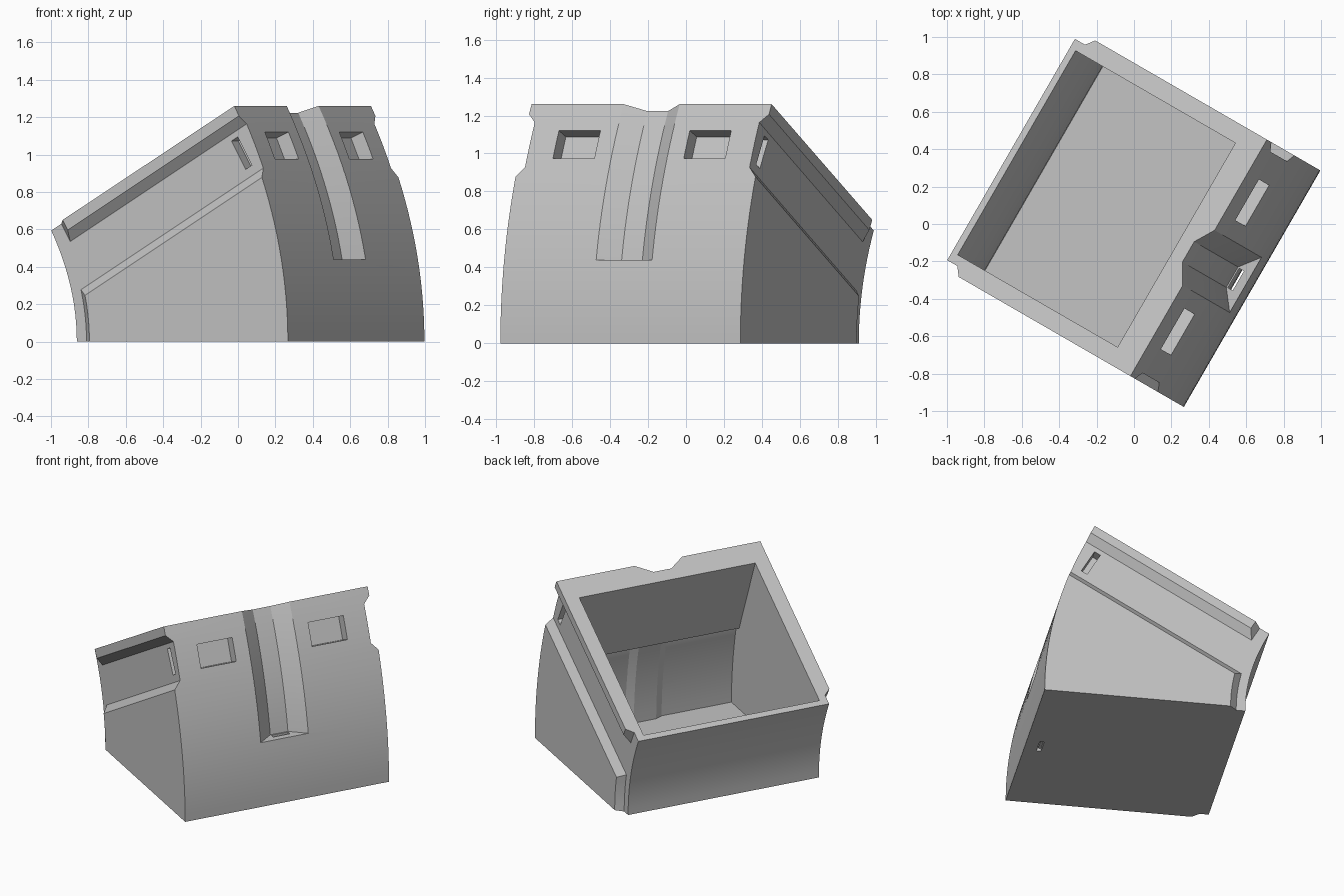
import bpy, bmesh, math
from mathutils import Matrix, Vector

if "Cube" in bpy.data.objects:
    bpy.data.objects.remove(bpy.data.objects["Cube"])

# Working axes: u = towards curved front, v = across, z = up; turned 30 degrees at the end
TURN = Matrix.Translation((0.008, 0.014, 0)) @ Matrix.Rotation(math.radians(-30), 4, 'Z')
HALF, RECESS, INNER = 0.73, 0.683, 0.63
C, S = math.cos(math.radians(30)), 0.5
TOP_U, TOP_Z = 0.39, 1.26

grey = bpy.data.materials.new("light_grey")
grey.diffuse_color = (0.55, 0.55, 0.55, 1)
grey.use_nodes = True
grey.node_tree.nodes["Principled BSDF"].inputs["Base Color"].default_value = grey.diffuse_color


def front(z):
    return 0.72 - 0.33 * (z / 1.26) ** 2


def rear(z):
    return -0.61 - 0.156 * (z / 0.59) ** 2


def slope(s, d):
    """Point s down the sloped top and d beneath it."""
    return (TOP_U - C * s + S * d, TOP_Z - S * s - C * d)


def steps(a, b, n=16):
    return [a + (b - a) * i / n for i in range(n + 1)]


def loft(name, rings):
    """Solid through closed rings of (u, v, z) points."""
    bm = bmesh.new()
    vs = [[bm.verts.new(p) for p in r] for r in rings]
    n = len(rings[0])
    for a, b in zip(vs, vs[1:]):
        for i in range(n):
            bm.faces.new((a[i], a[(i + 1) % n], b[(i + 1) % n], b[i]))
    bm.faces.new(vs[0][::-1])
    bm.faces.new(vs[-1])
    bmesh.ops.recalc_face_normals(bm, faces=bm.faces[:])
    me = bpy.data.meshes.new(name)
    bm.to_mesh(me)
    bm.free()
    ob = bpy.data.objects.new(name, me)
    bpy.context.collection.objects.link(ob)
    me.materials.append(grey)
    return ob


def prism(name, outline, v0, v1):
    return loft(name, [[(u, v, z) for u, z in outline] for v in (v0, v1)])


def cut(body, tool):
    bpy.context.view_layer.objects.active = body
    m = body.modifiers.new("cut", 'BOOLEAN')
    m.operation, m.solver, m.object = 'DIFFERENCE', 'EXACT', tool
    bpy.ops.object.modifier_apply(modifier=m.name)
    bpy.data.objects.remove(tool)


# Main block: curved front, sloped top, hollowed curved back
outline = [(front(z), z) for z in steps(0, 1.26, 20)]
outline += [(rear(z), z) for z in steps(0.594, 0, 12)]
body = prism("housing", outline, -HALF, HALF)

# Inside: thick upper front, thinner wall below, thin back and floor
cavity = [slope(0.158, 0), (0.50, 0.61), (0.545, 0.61)]
cavity += [(front(z) - 0.1, z) for z in steps(0.6, 0.03, 10)]
cavity += [(rear(z) + 0.045, z) for z in steps(0.03, 0.62, 10)]
cavity += [(-0.72, 1.5), (0.253, 1.5)]
cut(body, prism("cavity", cavity, -INNER, INNER))


# Side channels: recess between top rim and lower panel, chamfered edges
def channel_ring(t, sign):
    rim, end = 0.108 - 0.048 * t, 1.264 - 0.041 * t
    panel, off = 0.364 + 0.052 * t, 0.06 + 0.045 * t
    lo, hi = 0.0, 0.6
    for _ in range(30):
        z = (lo + hi) / 2
        deep = (rear(z) + off - TOP_U) * S - (z - TOP_Z) * C
        lo, hi = (z, hi) if deep > panel else (lo, z)
    pts = [slope(-0.3, rim), slope(end, rim), slope(end, -0.1), slope(1.8, -0.1), (-1.3, -0.1)]
    pts += [(rear(z) + off, z) for z in steps(-0.1, lo, 8)]
    pts.append(slope(-0.3, panel))
    v = sign * (RECESS + (HALF - RECESS) * t)
    return [(u, v, z) for u, z in pts]


for sign in (-1, 1):
    cut(body, loft("channel", [channel_ring(0, sign), channel_ring(1.5, sign)]))
    # Small slot in each channel
    slot = [slope(0.089, 0.14), slope(0.133, 0.14), slope(0.133, 0.315), slope(0.089, 0.315)]
    cut(body, prism("slot", slot, sign * 0.61, sign * 0.8))
    # Window pocket sunk square to the curved front
    low, high = Vector((front(0.975), 0.975)), Vector((front(1.12), 1.12))
    up = (high - low).normalized()
    out = Vector((up.y, -up.x))
    pocket = [low - out * 0.08, low + out * 0.1, high + out * 0.1, high - out * 0.08]
    cut(body, prism("pocket", pocket, sign * 0.398 - 0.126, sign * 0.398 + 0.126))

# Tapered groove down the middle of the front, with a drain hole beneath
groove = []
for z in steps(0.44, 1.4):
    u = front(z)
    groove.append([(u - 0.083, -0.063, z), (u + 0.03, -0.209, z),
                   (u + 0.03, 0.209, z), (u - 0.083, 0.063, z)])
cut(body, loft("groove", groove))
drain = [(0.605, -0.1), (0.635, -0.1), (0.635, 0.5), (0.605, 0.5)]
cut(body, prism("drain", drain, -0.06, 0.06))

# Raised backing of the groove on the inside wall
backing = loft("groove_backing", [[(front(z) - 0.125, -0.08, z), (front(z) - 0.095, -0.14, z),
                                   (front(z) - 0.095, 0.14, z), (front(z) - 0.125, 0.08, z)]
                                  for z in steps(0.02, 0.615, 8)])

for ob in (body, backing):
    ob.data.transform(TURN)
    bpy.ops.object.select_all(action='DESELECT')
    ob.select_set(True)
    bpy.context.view_layer.objects.active = ob
    bpy.ops.object.shade_smooth_by_angle(angle=math.radians(20))
